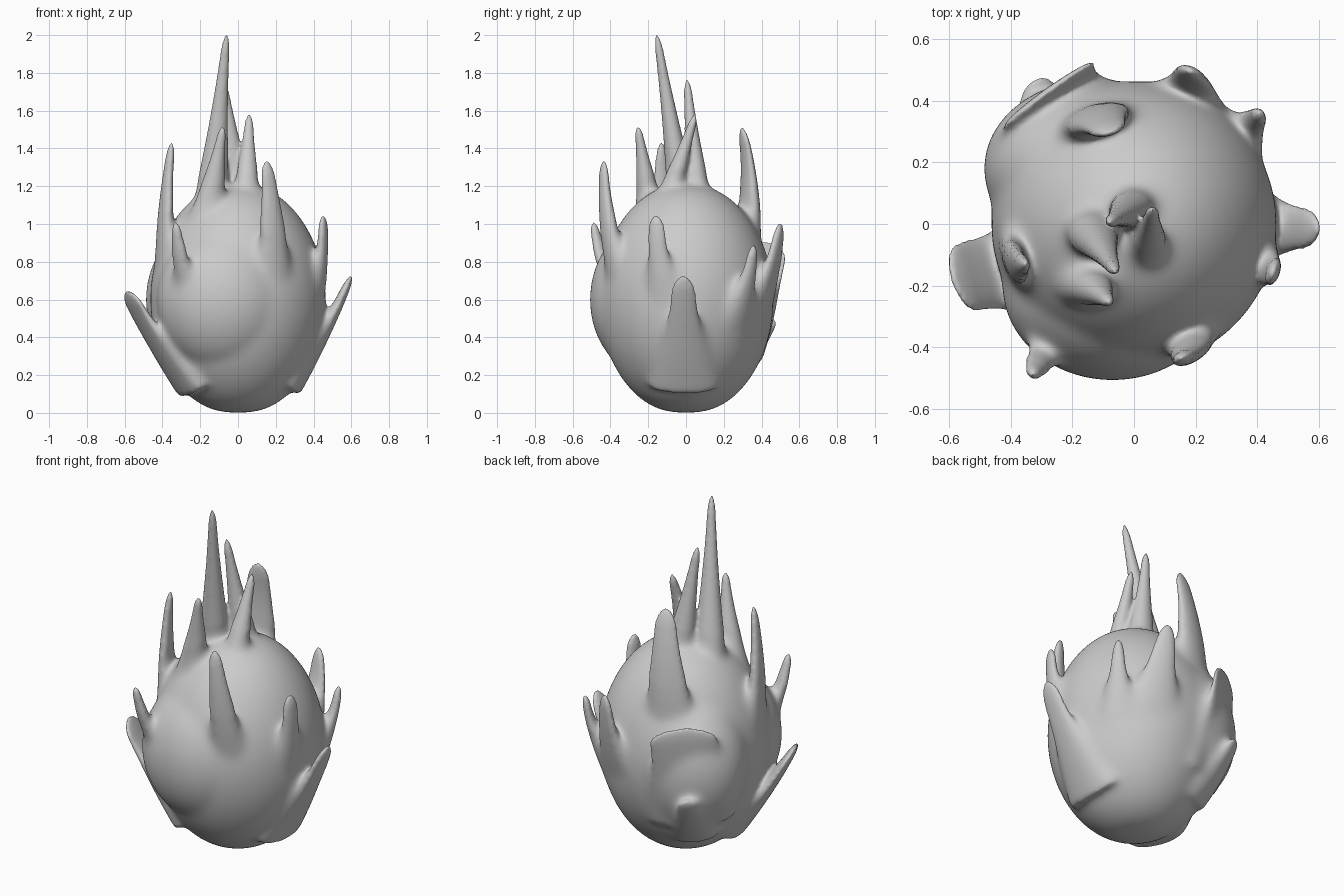
import bpy, bmesh, math
from mathutils import Vector
from mathutils.bvhtree import BVHTree

if "Cube" in bpy.data.objects:
    bpy.data.objects.remove(bpy.data.objects["Cube"])

bm = bmesh.new()
HEIGHT = 1.21


def polar(r, angle, z):
    return Vector((r * math.cos(angle), r * math.sin(angle), z))


def body_radius(z):
    # egg profile, fuller below the middle than above
    u = z / HEIGHT
    return 0.465 * math.sin(math.pi * u) ** (0.4 if u < 0.5 else 0.42)


def skin(rings):
    # bridge vertex rings and cap both ends
    n = len(rings[0])
    for a, b in zip(rings, rings[1:]):
        for i in range(n):
            j = (i + 1) % n
            bm.faces.new((a[i], a[j], b[j], b[i]))
    bm.faces.new(rings[0][::-1])
    bm.faces.new(rings[-1])


def fruit_body(rows=40, n=64):
    rings = []
    for k in range(rows + 1):
        z = HEIGHT * (0.5 - 0.499 * math.cos(math.pi * k / rows))
        rings.append([bm.verts.new(polar(body_radius(z), i * math.tau / n, z)) for i in range(n)])
    skin(rings)


def bulge(center, size):
    ball = bmesh.ops.create_uvsphere(bm, u_segments=40, v_segments=24, radius=1)
    for v in ball['verts']:
        v.co = [c + a * s for c, a, s in zip(center, v.co, size)]


def sweep_leaf(base, mid, tip, side, w0, w1, t0, t1, blunt):
    # tapered elliptical leaf along a curve (half widths w, half thicknesses t)
    steps, n = 28, 24
    rings = []
    for k in range(steps + 1):
        t = 1 - (1 - k / steps) ** 1.5
        p = base * (1 - t) ** 2 + mid * 2 * t * (1 - t) + tip * t * t
        d = ((mid - base) * (1 - t) + (tip - mid) * t).normalized()
        across = (side - d * side.dot(d)).normalized()
        out = d.cross(across)
        flare = (1 - t) ** 1.4
        u = max(0.0, (t - 1 + blunt) / blunt)
        end = max(0.12, math.sqrt(max(0, 1 - u * u)))
        w = (w1 + (w0 - w1) * flare) * end
        h = (t1 + (t0 - t1) * flare) * max(end, 0.5)
        ring = []
        for i in range(n):
            a = i * math.tau / n
            ring.append(bm.verts.new(p + across * w * math.cos(a) + out * h * math.sin(a)))
        rings.append(ring)
    skin(rings)


def crown_spike(tip, x, y):
    # thin spike rising from the top of the body
    tip, base = Vector(tip), Vector((x, y, 1.02))
    mid = base.lerp(tip, 0.45)
    sweep_leaf(base, mid, tip, Vector((1, 0.2, 0)), 0.11, 0.021, 0.095, 0.02, 0.1)


def side_leaf(tip, lean, base_z, w0, w1, root=0.78):
    # leaf peeling off the flank; its root is turned by lean degrees from the tip
    tip = Vector(tip)
    angle, tip_r = math.atan2(tip.y, tip.x), math.hypot(tip.x, tip.y)
    turn, r = math.radians(lean), body_radius(base_z)
    base = polar(r * root, angle + turn, base_z)
    mid = polar((r + tip_r) / 2 + 0.02, angle + turn * 0.4, (base_z + tip.z) / 2)
    side = Vector((-mid.y, mid.x, 0)).normalized()
    sweep_leaf(base, mid, tip, side, w0, w1, 0.08, 0.02, min(0.15, 0.08 + 1.2 * w1))


fruit_body()
# swellings on the front and back
bulge((-0.07, -0.20, 0.60), (0.36, 0.31, 0.40))
bulge((-0.13, 0.18, 0.60), (0.36, 0.29, 0.42))
body_tree = BVHTree.FromBMesh(bm)

crown_spike((-0.06, -0.155, 2.005), -0.15, 0.0)
crown_spike((-0.08, 0.005, 1.765), 0.02, 0.07)
crown_spike((0.06, 0.05, 1.58), 0.04, -0.13)
crown_spike((-0.08, -0.255, 1.515), -0.16, -0.18)

# tall upper leaves
side_leaf((0.15, -0.435, 1.335), 12, 0.62, 0.13, 0.035)
side_leaf((-0.075, 0.295, 1.51), 8, 0.84, 0.16, 0.055)
side_leaf((-0.35, -0.13, 1.435), -8, 0.50, 0.20, 0.027)
# middle leaves
side_leaf((-0.33, -0.49, 1.01), -2, 0.50, 0.13, 0.024)
side_leaf((0.45, -0.16, 1.045), 5, 0.45, 0.14, 0.04)
side_leaf((0.41, 0.36, 0.89), -4, 0.36, 0.17, 0.024)
side_leaf((0.18, 0.50, 1.005), -9, 0.40, 0.22, 0.04)
# low broad leaves
side_leaf((-0.28, 0.43, 0.91), 8, 0.30, 0.24, 0.19, 0.85)
side_leaf((-0.59, -0.18, 0.645), 8, 0.13, 0.20, 0.11, 0.85)
side_leaf((0.60, -0.015, 0.725), 0, 0.14, 0.20, 0.055, 0.85)
side_leaf((-0.33, 0.465, 0.51), 8, 0.20, 0.15, 0.065, 0.85)

bmesh.ops.recalc_face_normals(bm, faces=bm.faces)
mesh = bpy.data.meshes.new("spiky_fruit")
bm.to_mesh(mesh)
bm.free()
fruit = bpy.data.objects.new("spiky_fruit", mesh)
bpy.context.collection.objects.link(fruit)

# fuse body and leaves into one skin
fuse = fruit.modifiers.new("fuse", 'REMESH')
fuse.mode = 'VOXEL'
fuse.voxel_size = 0.01
fuse.use_smooth_shade = True
graph = bpy.context.evaluated_depsgraph_get()
fused = bpy.data.meshes.new_from_object(fruit.evaluated_get(graph))
fruit.modifiers.clear()
fruit.data = fused

# melt the leaf roots into the body, leaving the free tips crisp
roots = fruit.vertex_groups.new(name="roots")
for v in fused.vertices:
    dist = body_tree.find_nearest(v.co)[3]
    roots.add([v.index], min(1.0, max(0.0, (0.09 - dist) / 0.06)), 'REPLACE')
melt = fruit.modifiers.new("melt", 'SMOOTH')
melt.factor = 0.5
melt.iterations = 80
melt.vertex_group = "roots"
soften = fruit.modifiers.new("soften", 'SMOOTH')
soften.factor = 0.5
soften.iterations = 6
